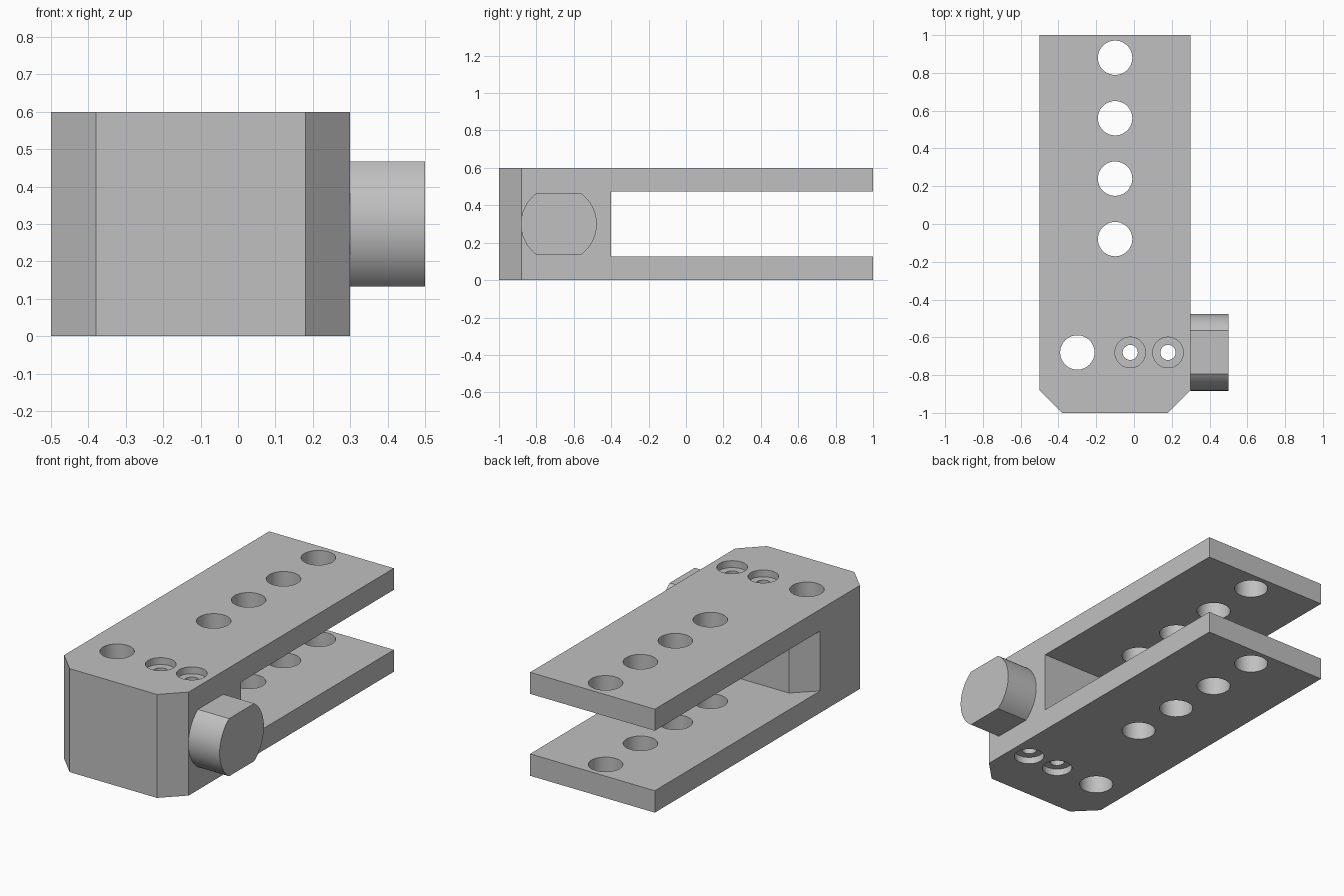
import bpy
import bmesh
from math import asin, cos, pi, sin
from mathutils import Matrix, Vector

cube = bpy.data.objects.get("Cube")
if cube:
    bpy.data.objects.remove(cube, do_unlink=True)

grey = bpy.data.materials.new("plain grey")
grey.use_nodes = True
grey.diffuse_color = (0.53, 0.53, 0.53, 1)
grey.node_tree.nodes["Principled BSDF"].inputs["Base Color"].default_value = grey.diffuse_color

ALONG_Z = Matrix.Identity(4)
ALONG_X = Matrix(((0, 0, 1, 0), (1, 0, 0, 0), (0, 1, 0, 0), (0, 0, 0, 1)))


def prism(name, outline, low, high, axes=ALONG_Z):
    """Extrude a flat outline from low to high along the chosen axis."""
    bm = bmesh.new()
    face = bm.faces.new([bm.verts.new((u, v, low)) for u, v in outline])
    grown = bmesh.ops.extrude_face_region(bm, geom=[face])["geom"]
    verts = [g for g in grown if isinstance(g, bmesh.types.BMVert)]
    bmesh.ops.translate(bm, verts=verts, vec=Vector((0, 0, high - low)))
    bm.transform(axes)
    bmesh.ops.recalc_face_normals(bm, faces=bm.faces)
    mesh = bpy.data.meshes.new(name)
    bm.to_mesh(mesh)
    bm.free()
    mesh.materials.append(grey)
    obj = bpy.data.objects.new(name, mesh)
    bpy.context.collection.objects.link(obj)
    return obj


def circle(x, y, radius, sides=48):
    return [(x + radius * cos(2 * pi * i / sides), y + radius * sin(2 * pi * i / sides))
            for i in range(sides)]


def flatted_circle(x, y, radius, half_height, steps=20):
    """Circle with its top and bottom cut flat."""
    limit = asin(half_height / radius)
    angles = [-limit + 2 * limit * i / steps for i in range(steps + 1)]
    angles += [a + pi for a in angles]
    return [(x + radius * cos(a), y + radius * sin(a)) for a in angles]


def cut(target, cutter):
    mod = target.modifiers.new("cut", "BOOLEAN")
    mod.operation = "DIFFERENCE"
    mod.solver = "EXACT"
    mod.object = cutter
    bpy.context.view_layer.objects.active = target
    bpy.ops.object.modifier_apply(modifier=mod.name)
    bpy.data.objects.remove(cutter, do_unlink=True)


# Block with two bevelled front corners
body = prism("forked_body", [(-0.5, 1), (-0.5, -0.88), (-0.38, -1),
                             (0.18, -1), (0.3, -0.88), (0.3, 1)], 0, 0.6)

# Open slot between the two plates, flared at one side
cut(body, prism("slot_cutter", [(-0.6, 1.1), (-0.6, -0.61), (-0.38, -0.4),
                                (0.4, -0.4), (0.4, 1.1)], 0.127, 0.475))

# Large through holes
for x, y in [(-0.1, 0.88 - 0.32 * i) for i in range(4)] + [(-0.3, -0.68)]:
    cut(body, prism("hole_cutter", circle(x, y, 0.091), -0.1, 0.7))

# Small screw holes, counterbored on both faces
for x in (-0.02, 0.18):
    cut(body, prism("screw_cutter", circle(x, -0.68, 0.04), -0.1, 0.7))
    for low, high in ((-0.1, 0.04), (0.56, 0.7)):
        cut(body, prism("bore_cutter", circle(x, -0.68, 0.081), low, high))

# Side spout with flat top and bottom
spout = prism("side_spout", flatted_circle(-0.68, 0.3, 0.203, 0.167), 0.3, 0.5, ALONG_X)
cut(spout, prism("spout_cutter", flatted_circle(-0.68, 0.3, 0.169, 0.132), 0.2, 0.6, ALONG_X))

# Smooth round walls, sharp edges
bpy.ops.object.select_all(action="DESELECT")
for obj in (body, spout):
    obj.select_set(True)
bpy.context.view_layer.objects.active = body
bpy.ops.object.shade_smooth_by_angle(angle=pi / 6)
